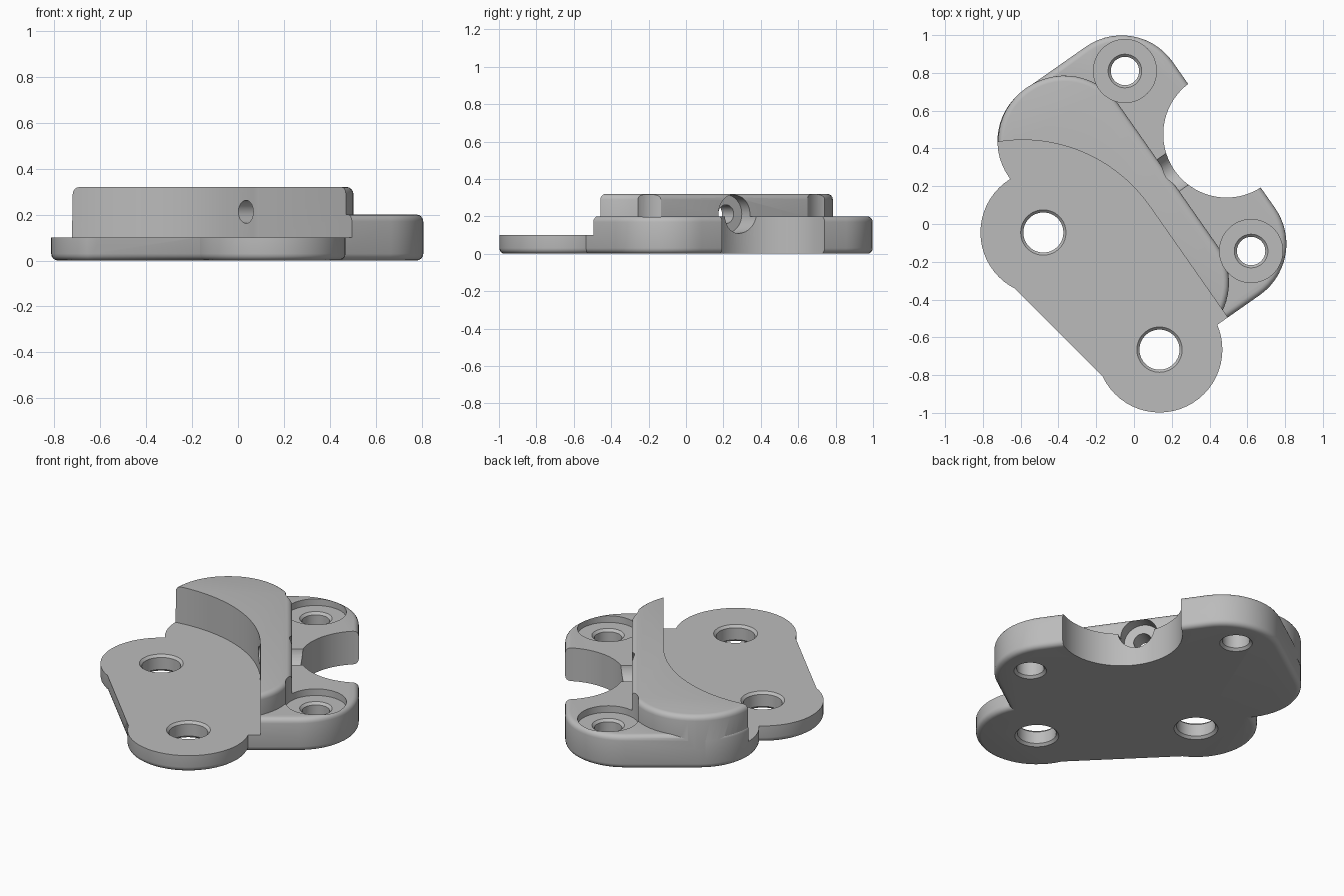
import bpy
import bmesh
from math import sin, cos, pi, radians
from mathutils import Matrix, Vector

if "Cube" in bpy.data.objects:
    bpy.data.objects.remove(bpy.data.objects["Cube"])

grey = bpy.data.materials.new("plain grey")
grey.use_nodes = True
colour = (0.5, 0.5, 0.5, 1)
grey.diffuse_color = colour
grey.node_tree.nodes["Principled BSDF"].inputs["Base Color"].default_value = colour

TILT = Matrix.Rotation(radians(-55), 4, 'Z')   # direction of the raised block
BAR = Matrix.Rotation(radians(-45), 4, 'Z')    # direction of the flange
FILLET = 0.03


def make(name, rings, matrix):
    """Skin equal-length rings into a closed solid."""
    bm = bmesh.new()
    loops = [[bm.verts.new(matrix @ Vector(p)) for p in ring] for ring in rings]
    n = len(loops[0])
    for a, b in zip(loops, loops[1:]):
        for i in range(n):
            j = (i + 1) % n
            bm.faces.new((a[i], a[j], b[j], b[i]))
    bm.faces.new(loops[0][::-1])
    bm.faces.new(loops[-1])
    bmesh.ops.remove_doubles(bm, verts=bm.verts, dist=1e-5)
    bmesh.ops.recalc_face_normals(bm, faces=bm.faces)
    mesh = bpy.data.meshes.new(name)
    bm.to_mesh(mesh)
    bm.free()
    mesh.materials.append(grey)
    obj = bpy.data.objects.new(name, mesh)
    bpy.context.collection.objects.link(obj)
    return obj


def slab(name, u, v, r, z, bottom=0, top=0, matrix=TILT, seg=14):
    """Rounded rectangle over the ranges u, v and z, with filleted rims."""
    steps = [radians(a) for a in (0, 22.5, 45, 67.5, 90)]
    levels = [(z[0] + bottom * (1 - sin(a)), bottom * (1 - cos(a))) for a in steps[::-1]]
    levels = [(z[0] + bottom * (1 - cos(a)), bottom * (1 - sin(a))) for a in steps] if bottom else [(z[0], 0)]
    levels += [(z[1] - top * (1 - sin(a)), top * (1 - cos(a))) for a in steps] if top else [(z[1], 0)]
    corners = ((u[1] - r, v[1] - r), (u[0] + r, v[1] - r),
               (u[0] + r, v[0] + r), (u[1] - r, v[0] + r))
    rings = []
    for height, inset in levels:
        ring = []
        for k, (cu, cv) in enumerate(corners):
            for s in range(seg + 1):
                a = (k + s / seg) * pi / 2
                ring.append((cu + (r - inset) * cos(a), cv + (r - inset) * sin(a), height))
        rings.append(ring)
    return make(name, rings, matrix)


def lathe(name, profile, matrix, n=64):
    """Turn (radius, height) pairs about the local z axis."""
    return make(name, [[(r * cos(2 * pi * i / n), r * sin(2 * pi * i / n), h)
                        for i in range(n)] for r, h in profile], matrix)


def combine(obj, tool, operation):
    mod = obj.modifiers.new("join", 'BOOLEAN')
    mod.operation, mod.solver, mod.object = operation, 'EXACT', tool
    graph = bpy.context.evaluated_depsgraph_get()
    result = bpy.data.meshes.new_from_object(obj.evaluated_get(graph))
    obj.modifiers.clear()
    obj.data = result
    bpy.data.objects.remove(tool)


# Main block and the taller ridge along it
plate = slab("mounting_plate", (-0.915, 0.69), (-0.40, 0.66), 0.33, (0, 0.2), FILLET, FILLET)
combine(plate, slab("ridge", (-0.917, 0.69), (-0.402, 0.296), 0.345, (0.12, 0.32), 0, FILLET), 'UNION')

# Flange: a bar with a round lobe at each end
lobes = [Vector((-0.48, -0.045, 0)), Vector((0.135, -0.665, 0))]
R = 0.333
middle = Matrix.Translation((lobes[0] + lobes[1]) / 2) @ BAR
combine(plate, slab("flange_bar", (-0.44, 0.44), (-0.315, 0.315), 0.06, (0, 0.15), FILLET, 0, middle), 'UNION')
for c in lobes:
    combine(plate, slab("lobe", (-R, R), (-R, R), R, (0, 0.15), FILLET, 0, Matrix.Translation(c)), 'UNION')

# Clear the flange top, leaving the curved ridge wall and its straight tangent
seat = Matrix.Translation((-0.59, -0.375, 0))
combine(plate, lathe("curved_clearance", [(0.82, 0.1), (0.82, 0.5)], seat, 128), 'DIFFERENCE')
combine(plate, slab("straight_clearance", (-0.03, 1.5), (-1, 0.122), 0.01, (0.1, 0.5), seg=2), 'DIFFERENCE')

# Round notch in the outer edge
notch = Matrix.Translation((0.49, 0.475, 0))
combine(plate, lathe("notch", [(0.335, -0.1), (0.335, 0.5)], notch, 96), 'DIFFERENCE')

# Chamfered flange holes
for c in lobes:
    profile = [(0.156, -0.036), (0.106, 0.014), (0.106, 0.086), (0.156, 0.136)]
    combine(plate, lathe("flange_hole", profile, Matrix.Translation(c)), 'DIFFERENCE')

# Counterbored screw holes
for x, y in ((-0.048, 0.81), (0.62, -0.143)):
    profile = [(0.125, -0.036), (0.075, 0.014), (0.075, 0.146), (0.089, 0.16), (0.167, 0.16), (0.167, 0.5)]
    combine(plate, lathe("screw_hole", profile, Matrix.Translation((x, y, 0))), 'DIFFERENCE')

# Stepped cross bore through the ridge
bore = TILT @ Matrix.Translation((-0.107, 0, 0.212)) @ Matrix.Rotation(radians(-90), 4, 'X')
combine(plate, lathe("cross_bore", [(0.05, 0), (0.05, 0.22), (0.103, 0.22), (0.103, 0.8)], bore, 48), 'DIFFERENCE')

bpy.ops.object.select_all(action='DESELECT')
plate.select_set(True)
bpy.context.view_layer.objects.active = plate
bpy.ops.object.shade_smooth_by_angle(angle=radians(30))
